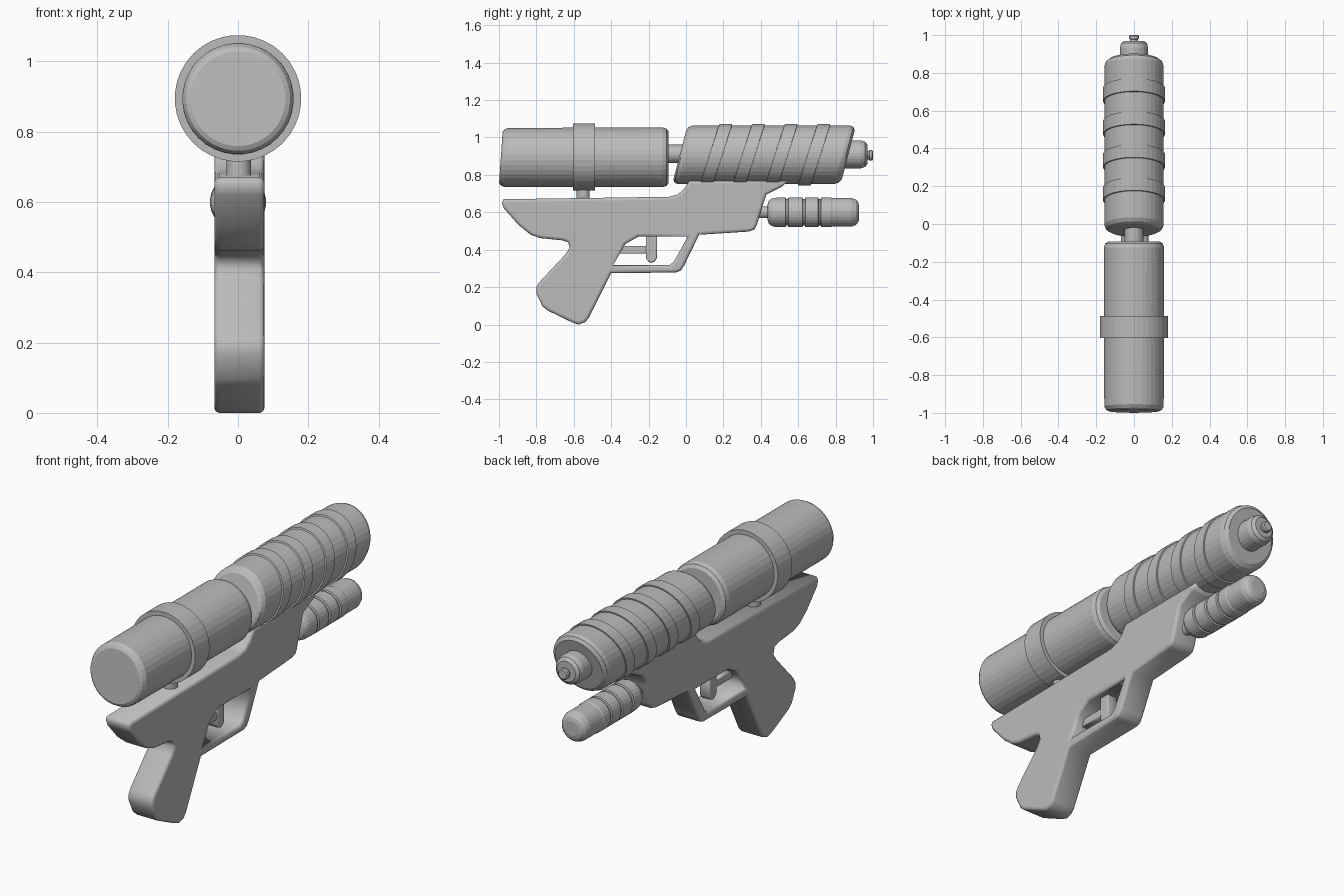
import bpy, bmesh, math
from mathutils import Matrix

grey = bpy.data.materials.new("plain grey")
grey.diffuse_color = (0.5, 0.5, 0.5, 1)


def finish(name, bm):
    bmesh.ops.remove_doubles(bm, verts=bm.verts, dist=0.0002)
    bmesh.ops.recalc_face_normals(bm, faces=bm.faces)
    me = bpy.data.meshes.new(name)
    bm.to_mesh(me)
    bm.free()
    me.materials.append(grey)
    ob = bpy.data.objects.new(name, me)
    bpy.context.collection.objects.link(ob)
    return ob


def lathe(name, profile, zc, shear=0.0, seg=36):
    """Round part along y; profile rows are (y, radius[, shear])."""
    bm = bmesh.new()
    rings = []
    for row in profile:
        y, r = row[:2]
        s = row[2] if len(row) > 2 else shear
        ring = []
        for i in range(seg):
            a = 2 * math.pi * (i + 0.5) / seg
            dz = r * math.sin(a)
            ring.append(bm.verts.new((r * math.cos(a), y + s * dz, zc + dz)))
        rings.append(ring)
    for a, b in zip(rings, rings[1:]):
        for i in range(seg):
            j = (i + 1) % seg
            bm.faces.new((a[i], a[j], b[j], b[i]))
    bm.faces.new(rings[0])
    bm.faces.new(rings[-1])
    return finish(name, bm)


def plate(name, loops, half, bevel, x=0.0):
    """Side outline (y, z) with optional holes, thickened along x with round edges."""
    cu = bpy.data.curves.new(name, 'CURVE')
    cu.dimensions = '2D'
    cu.fill_mode = 'BOTH'
    cu.extrude = half - bevel
    cu.bevel_depth = bevel
    cu.bevel_resolution = 2
    cu.offset = -bevel
    for pts in loops:
        sp = cu.splines.new('POLY')
        sp.points.add(len(pts) - 1)
        for p, (y, z) in zip(sp.points, pts):
            p.co = (y, z, 0, 1)
        sp.use_cyclic_u = True
    tmp = bpy.data.objects.new(name + " outline", cu)
    bpy.context.collection.objects.link(tmp)
    bpy.context.view_layer.update()
    dg = bpy.context.evaluated_depsgraph_get()
    bm = bmesh.new()
    bm.from_mesh(tmp.evaluated_get(dg).to_mesh())
    bpy.data.objects.remove(tmp)
    # outline plane (x, y) becomes world (y, z)
    bm.transform(Matrix(((0, 0, 1, x), (1, 0, 0, 0), (0, 1, 0, 0), (0, 0, 0, 1))))
    return finish(name, bm)


# Body with grip, stock and trigger guard
outline = [(-0.975, 0.67), (-0.09, 0.683), (-0.045, 0.695), (-0.01, 0.725), (0.02, 0.77),
           (0.55, 0.77), (0.51, 0.735), (0.43, 0.695), (0.41, 0.635), (0.378, 0.53),
           (0.365, 0.507), (0.335, 0.497), (0.07, 0.48), (-0.01, 0.315), (-0.028, 0.288),
           (-0.055, 0.278), (-0.40, 0.275), (-0.52, 0.035), (-0.54, 0.012), (-0.575, 0.0),
           (-0.61, 0.012), (-0.74, 0.075), (-0.767, 0.097), (-0.80, 0.165), (-0.80, 0.20),
           (-0.785, 0.225), (-0.645, 0.375), (-0.622, 0.41), (-0.63, 0.44), (-0.66, 0.45),
           (-0.78, 0.462), (-0.83, 0.48), (-0.893, 0.53), (-0.973, 0.62), (-0.985, 0.65)]
guard_hole = [(-0.255, 0.47), (0.01, 0.47), (-0.065, 0.335), (-0.09, 0.317),
              (-0.39, 0.317), (-0.325, 0.43)]
plate("body", [outline, guard_hole], 0.0715, 0.015, 0.004)

# Trigger and its link bar
plate("trigger", [[(-0.214, 0.49), (-0.155, 0.49), (-0.155, 0.355), (-0.168, 0.336),
                   (-0.185, 0.33), (-0.201, 0.336), (-0.214, 0.355)]], 0.03, 0.008, 0.004)
plate("trigger_bar", [[(-0.38, 0.38), (-0.19, 0.38), (-0.19, 0.42), (-0.38, 0.42)]],
      0.025, 0.006, 0.004)

# Rear tank, its band and support post
lathe("rear_tank", [(-0.99, 0.135, 0.07), (-0.983, 0.148, 0.07), (-0.965, 0.158, 0.07),
                    (-0.125, 0.16), (-0.103, 0.153), (-0.093, 0.137)], 0.894)
lathe("tank_band", [(-0.603, 0.16), (-0.603, 0.18), (-0.487, 0.18), (-0.487, 0.16)], 0.895)
bm = bmesh.new()
bmesh.ops.create_cone(bm, cap_ends=True, segments=24, radius1=0.035, radius2=0.035, depth=0.1,
                      matrix=Matrix.Translation((0.002, -0.55, 0.70)))
finish("tank_post", bm)

# Pipe between tank and barrel
lathe("connector", [(-0.11, 0.05), (0.05, 0.05)], 0.912, seg=24)

# Slanted barrel with slanted ribs
lathe("barrel", [(-0.033, 0.133), (-0.024, 0.148), (-0.005, 0.157), (0.835, 0.157),
                 (0.855, 0.150), (0.868, 0.132)], 0.908, 0.26)
for i in range(4):
    y = 0.16 + 0.175 * i
    lathe(f"barrel_rib_{i + 1}", [(y - 0.036, 0.15), (y - 0.034, 0.164),
                                  (y + 0.034, 0.164), (y + 0.036, 0.15)], 0.908, 0.32)

# Nozzle and tip
lathe("nozzle", [(0.78, 0.075), (0.935, 0.075), (0.958, 0.068), (0.97, 0.052)], 0.91, seg=28)
lathe("nozzle_tip", [(0.95, 0.022), (0.978, 0.022), (0.98, 0.028), (0.995, 0.028),
                     (1.0, 0.022)], 0.905, seg=20)

# Pump rod and grooved pump handle
lathe("pump_rod", [(0.36, 0.032), (0.46, 0.032)], 0.60, seg=20)
prof = [(0.437, 0.045), (0.443, 0.062), (0.457, 0.073), (0.475, 0.078)]
for g in (0.54, 0.63, 0.715):
    prof += [(g - 0.008, 0.08), (g - 0.005, 0.072), (g + 0.005, 0.072), (g + 0.008, 0.08)]
prof += [(0.775, 0.08), (0.782, 0.077), (0.885, 0.077), (0.908, 0.069), (0.92, 0.056),
         (0.925, 0.038)]
lathe("pump_handle", prof, 0.60, seg=28)
